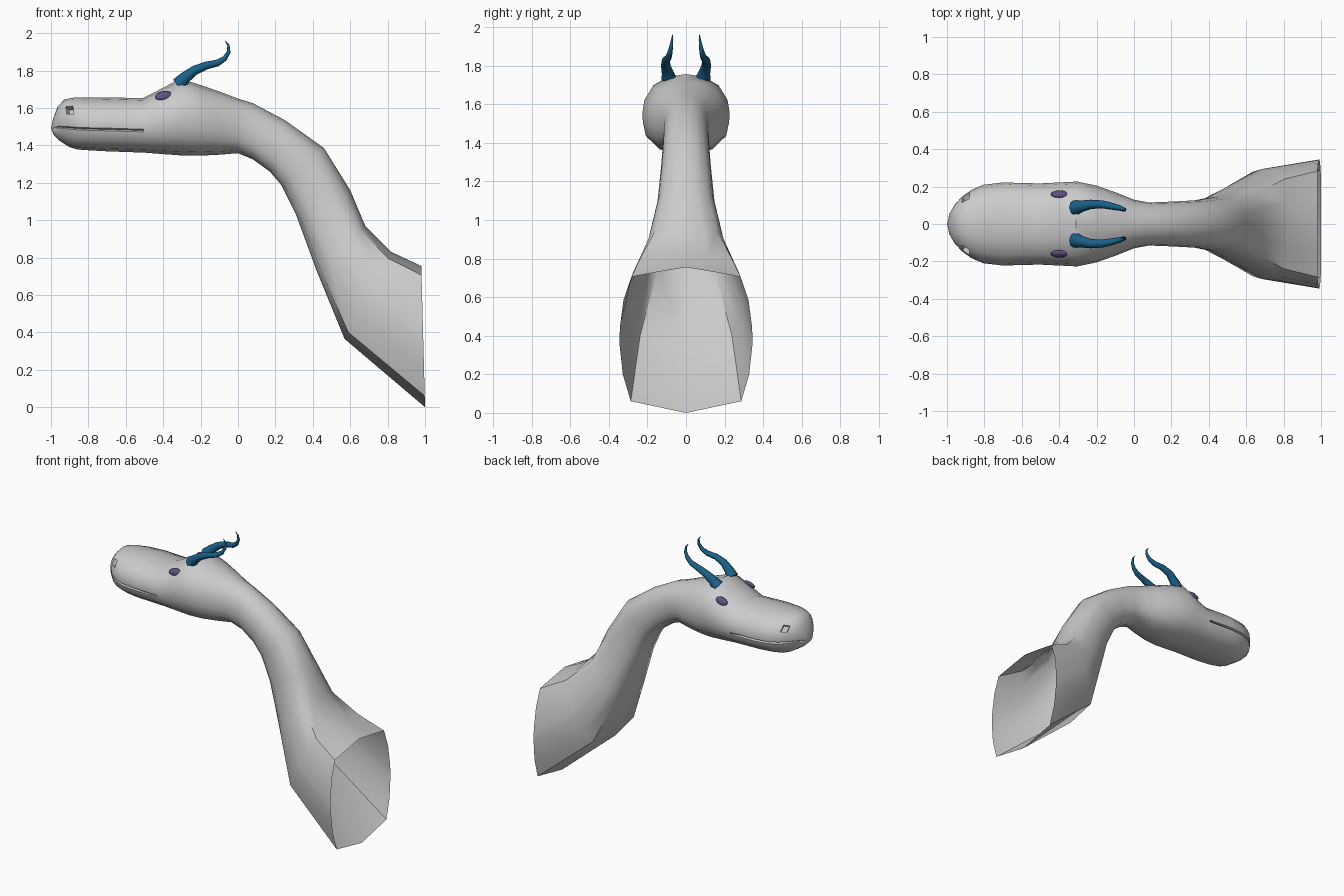
import bpy, bmesh
from math import radians
from mathutils import Vector, Matrix

if "Cube" in bpy.data.objects:
    bpy.data.objects.remove(bpy.data.objects["Cube"])

def material(name, rgb):
    m = bpy.data.materials.new(name)
    m.diffuse_color = (*rgb, 1)
    m.use_nodes = True
    m.node_tree.nodes["Principled BSDF"].inputs["Base Color"].default_value = m.diffuse_color
    return m

def finish(name, bm, mat=None, angle=50):
    bmesh.ops.recalc_face_normals(bm, faces=bm.faces[:])
    me = bpy.data.meshes.new(name)
    bm.to_mesh(me)
    bm.free()
    ob = bpy.data.objects.new(name, me)
    bpy.context.collection.objects.link(ob)
    if mat:
        me.materials.append(mat)
    bpy.ops.object.select_all(action='DESELECT')
    ob.select_set(True)
    bpy.context.view_layer.objects.active = ob
    bpy.ops.object.shade_smooth_by_angle(angle=radians(angle))
    return ob

def bridge(bm, rings):
    for a, b in zip(rings, rings[1:]):
        n = len(a)
        for i in range(n):
            j = (i + 1) % n
            bm.faces.new((a[i], a[j], b[j], b[i]))

# Half cross-sections (top to bottom): boxy shoulder end, and round head with lip line
BOXY = [(0, 1), (.4, .94), (.82, .87), (.94, .55), (.99, .2), (1, .05),
        (1, 0), (1, -.05), (.95, -.47), (.83, -.84), (0, -1)]
ROUND = [(0, 1), (.40, .93), (.74, .72), (.95, .35), (1, .0), (.99, -.14),
         (.985, -.19), (.98, -.24), (.92, -.55), (.6, -.9), (0, -1)]

# Stations: top x, top z, bottom x, bottom z, half width, boxiness
STATIONS = [
    (.98, .755, 1.0, .0, .345, 1), (.82, .83, .57, .365, .295, .9),
    (.68, .97, .42, .73, .205, .5), (.60, 1.16, .31, 1.03, .148, .25),
    (.46, 1.385, .23, 1.19, .128, .1), (.25, 1.535, .17, 1.26, .12, 0),
    (.08, 1.625, .08, 1.325, .115, 0), (0, 1.65, 0, 1.358, .13, 0),
    (-.1, 1.688, -.1, 1.35, .17, 0), (-.2, 1.722, -.2, 1.345, .205, 0),
    (-.31, 1.757, -.3, 1.346, .227, 0), (-.4, 1.708, -.4, 1.353, .222, 0),
    (-.51, 1.652, -.5, 1.361, .217, 0), (-.7, 1.657, -.7, 1.368, .222, 0),
    (-.82, 1.655, -.79, 1.373, .21, 0), (-.88, 1.655, -.86, 1.378, .182, 0),
    (-.93, 1.645, -.905, 1.392, .148, 0), (-.965, 1.605, -.955, 1.425, .102, 0),
    (-.988, 1.545, -.985, 1.455, .055, 0)]

# Neck and head, open at the shoulder end
bm = bmesh.new()
rings = []
for tx, tz, bx, bz, hw, box in STATIONS:
    mid = Vector(((tx + bx) / 2, 0, (tz + bz) / 2))
    up = Vector(((tx - bx) / 2, 0, (tz - bz) / 2))
    half = []
    for k, (a, r) in enumerate(zip(BOXY, ROUND)):
        u = a[0] * box + r[0] * (1 - box)
        v = a[1] * box + r[1] * (1 - box)
        if k == 6 and tx < -.55:          # mouth groove
            u -= .1
        half.append(mid + up * v + Vector((0, hw * u, 0)))
    pts = half + [Vector((p.x, -p.y, p.z)) for p in half[-2:0:-1]]
    rings.append([bm.verts.new(p) for p in pts])
bridge(bm, rings)
tip = bm.verts.new((-1, 0, 1.49))
last = rings[-1]
for i in range(len(last)):
    bm.faces.new((last[i], last[(i + 1) % len(last)], tip))
bmesh.ops.recalc_face_normals(bm, faces=bm.faces[:])
# Nostrils sunk into the snout sides
for side in (-1, 1):
    target = Vector((-.91, side * .15, 1.60))
    f = min(bm.faces, key=lambda q: (q.calc_center_median() - target).length)
    n = f.normal.copy()
    bmesh.ops.inset_individual(bm, faces=[f], thickness=.008)
    bmesh.ops.inset_individual(bm, faces=[f], thickness=.006)
    bmesh.ops.translate(bm, verts=f.verts[:], vec=-n * .03)
finish("head_and_neck", bm, angle=45)

blue = material("horn_blue", (.01, .12, .25))
purple = material("eye_purple", (.12, .08, .22))

# Horn path: x, y, z, radius
HORN = [(-.315, .085, 1.725, .042), (-.28, .095, 1.765, .031), (-.23, .105, 1.802, .025),
        (-.17, .105, 1.827, .021), (-.11, .093, 1.84, .018), (-.07, .084, 1.865, .014),
        (-.05, .077, 1.90, .010), (-.051, .072, 1.935, .006), (-.07, .07, 1.962, .001)]

for side, label in ((-1, "right"), (1, "left")):
    # Horn
    bm = bmesh.new()
    path = [Vector((x, side * y, z)) for x, y, z, r in HORN]
    rings = []
    for i, p in enumerate(path):
        t = (path[min(i + 1, len(path) - 1)] - path[max(i - 1, 0)]).normalized()
        across = Vector((0, 1, 0))
        across = (across - t * across.dot(t)).normalized()
        other = t.cross(across)
        ring = []
        for k in range(8):
            d = Matrix.Rotation(radians(45 * k), 3, t) @ across
            ring.append(bm.verts.new(p + d * HORN[i][3]))
        rings.append(ring)
    bridge(bm, rings)
    bm.faces.new(rings[0])
    bm.faces.new(rings[-1])
    finish(label + "_horn", bm, blue)

    # Eye
    bm = bmesh.new()
    place = (Matrix.Translation((-.4, side * .160, 1.666))
             @ Matrix.Rotation(radians(12), 4, 'Y').inverted()
             @ Matrix.Rotation(radians(35 * side), 4, 'X')
             @ Matrix.Diagonal((.046, .016, .026, 1)))
    bmesh.ops.create_uvsphere(bm, u_segments=14, v_segments=8, radius=1, matrix=place)
    finish(label + "_eye", bm, purple)
